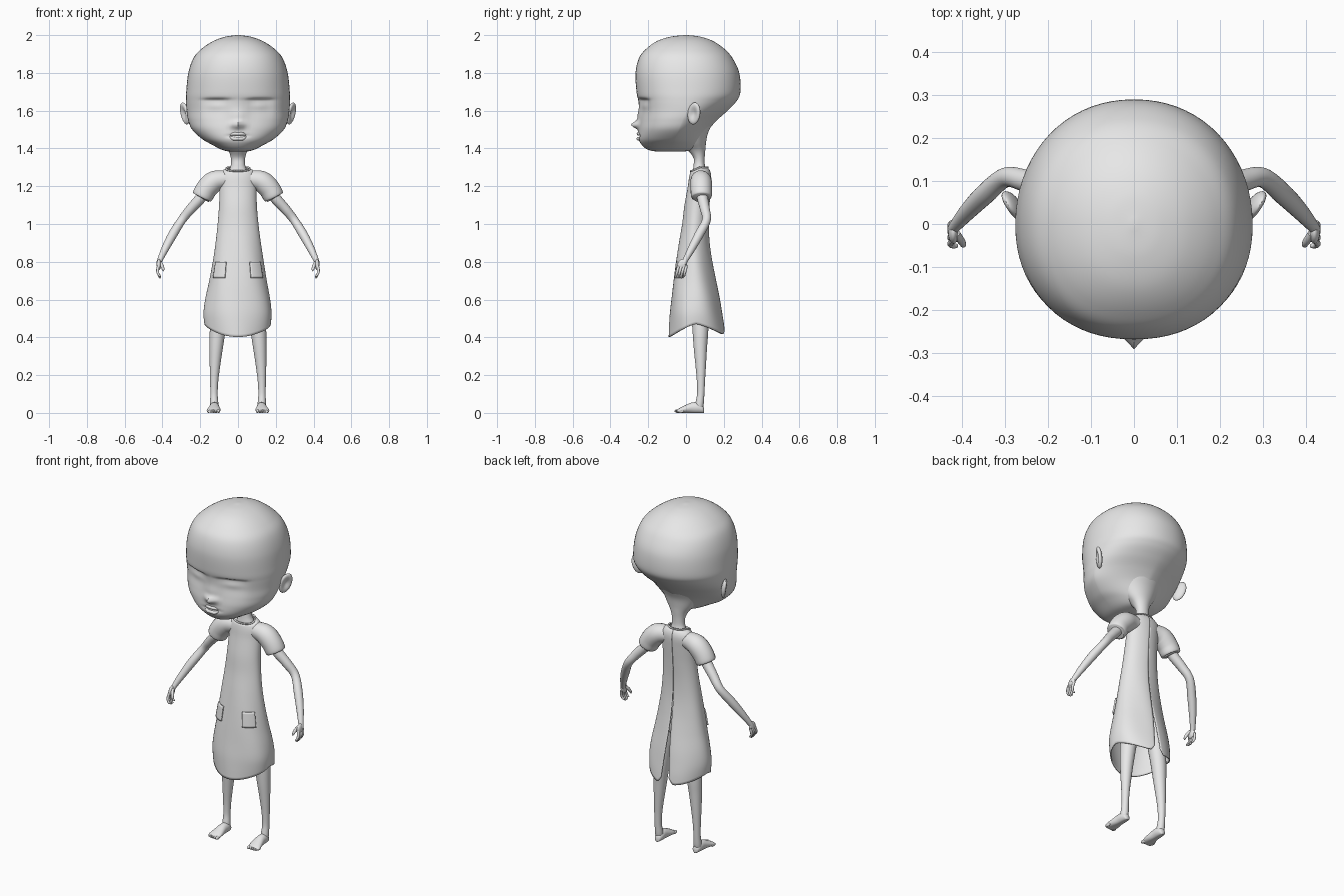
import bpy, bmesh
from math import sin, cos, pi, exp, radians, copysign
from mathutils import Vector, Matrix, Euler

if "Cube" in bpy.data.objects:
    bpy.data.objects.remove(bpy.data.objects["Cube"])

grey = bpy.data.materials.new("plain grey")
grey.use_nodes = True
grey.diffuse_color = (0.8, 0.8, 0.8, 1)
grey.node_tree.nodes["Principled BSDF"].inputs["Base Color"].default_value = (0.8, 0.8, 0.8, 1)
parts = []


def sample(keys, t):
    """Smooth curve through keys, whose first entry is the parameter."""
    last = len(keys) - 1
    t = min(max(t, keys[0][0]), keys[last][0])
    i = 0
    while i < last - 1 and t > keys[i + 1][0]:
        i += 1

    def slope(j, k):
        a, b = keys[max(j - 1, 0)], keys[min(j + 1, last)]
        return (b[k] - a[k]) / (b[0] - a[0])
    p, q = keys[i], keys[i + 1]
    h = q[0] - p[0]
    s = (t - p[0]) / h
    return [(1 + 2 * s) * (1 - s) ** 2 * p[k] + s * (1 - s) ** 2 * h * slope(i, k)
            + s * s * (3 - 2 * s) * q[k] + s * s * (s - 1) * h * slope(i + 1, k)
            for k in range(1, len(p))]


def dense(keys, steps):
    """Sample evenly between keys that have no parameter of their own."""
    indexed = [(i, *k) for i, k in enumerate(keys)]
    total = (len(keys) - 1) * steps
    return [sample(indexed, i / steps) for i in range(total + 1)]


def loft(bm, rings, closed=True, caps=True):
    rows = [[bm.verts.new(p) for p in ring] for ring in rings]
    n = len(rows[0])
    for a, b in zip(rows, rows[1:]):
        for j in range(n if closed else n - 1):
            k = (j + 1) % n
            bm.faces.new((a[j], a[k], b[k], b[j]))
    if caps:
        bm.faces.new(rows[0])
        bm.faces.new(rows[-1])


def tube(bm, path, sides=20, steps=6):
    pts = dense(path, steps)
    pos = [Vector(p[:3]) for p in pts]
    rings, side, old = [], None, None
    for i, p in enumerate(pos):
        d = (pos[min(i + 1, len(pos) - 1)] - pos[max(i - 1, 0)]).normalized()
        if old is None:
            side = d.orthogonal().normalized()
        else:
            side = old.rotation_difference(d) @ side
        up, old = d.cross(side), d
        rings.append([p + pts[i][3] * (cos(a) * side + sin(a) * up)
                      for a in (2 * pi * j / sides for j in range(sides))])
    loft(bm, rings)


def ball(bm, centre, size, turn=(0, 0, 0), dent=0):
    made = bmesh.ops.create_uvsphere(bm, u_segments=28, v_segments=18, radius=1)["verts"]
    place = (Matrix.Translation(centre) @ Euler([radians(t) for t in turn]).to_matrix().to_4x4()
             @ Matrix.Diagonal((*size, 1)))
    for v in made:
        if v.co.x > 0:
            v.co.x -= dent * exp(-3 * (v.co.y ** 2 + v.co.z ** 2))
        v.co = place @ v.co


def finish(bm, name, mirror=False, thick=0):
    bmesh.ops.recalc_face_normals(bm, faces=bm.faces)
    mesh = bpy.data.meshes.new(name)
    bm.to_mesh(mesh)
    bm.free()
    mesh.materials.append(grey)
    ob = bpy.data.objects.new(name, mesh)
    bpy.context.collection.objects.link(ob)
    if thick:
        ob.modifiers.new("thickness", "SOLIDIFY").thickness = thick
    if mirror:
        ob.modifiers.new("mirror", "MIRROR")
    parts.append(ob)


def oval(z, w, front, mid, back, n):
    ring = []
    for j in range(72):
        a = 2 * pi * j / 72
        c, s = cos(a), sin(a)
        e = 2 / (n if s > 0 else 2.2)
        depth = back - mid if s > 0 else mid - front
        ring.append(Vector((w * copysign(abs(c) ** e, c), mid + depth * copysign(abs(s) ** e, s), z)))
    return ring


# Head: height, half width, front, middle, back, roundness of the back
head_keys = [(1.383, .02, -.11, -.08, -.04, 2), (1.385, .055, -.165, -.08, 0, 2),
             (1.395, .09, -.205, -.08, .05, 1.8), (1.42, .138, -.235, -.07, .085, 1.6),
             (1.45, .19, -.25, -.06, .1, 1.5), (1.5, .243, -.25, -.04, .122, 1.5),
             (1.55, .264, -.247, -.02, .165, 1.6), (1.6, .272, -.247, 0, .22, 1.8),
             (1.65, .275, -.252, 0, .267, 2), (1.7, .274, -.262, 0, .288, 2.1),
             (1.8, .263, -.267, 0, .282, 2.1), (1.88, .235, -.248, 0, .245, 2.1),
             (1.93, .19, -.208, 0, .2, 2), (1.97, .128, -.15, 0, .14, 2),
             (1.992, .065, -.08, 0, .075, 2), (2, .006, -.008, 0, .008, 2)]
rings = [oval(*k) for k in dense(head_keys, 8)]
for ring in rings:
    for p in ring:
        if p.y < -.1:
            x, z = abs(p.x), p.z
            # Nose and bridge pulled out, eye sockets and mouth pushed in
            p.y -= .040 * exp(-(x / .026) ** 2 - ((z - 1.525) / .02) ** 2)
            p.y -= .010 * exp(-(x / .03) ** 2 - ((z - 1.57) / .035) ** 2)
            fall = .01 if z > 1.655 else .09
            p.y += .02 * exp(-((x - .115) / .068) ** 4 - ((z - 1.655) / fall) ** 2)
            p.y -= .006 * exp(-((x - .115) / .05) ** 2 - ((z - 1.625) / .02) ** 2)
            p.y += .010 * exp(-(x / .05) ** 4 - ((z - 1.466) / .008) ** 2)
bm = bmesh.new()
loft(bm, rings)
finish(bm, "head")

# Lips
for name, z, r in (("upper_lip", 1.477, .008), ("lower_lip", 1.452, .009)):
    bm = bmesh.new()
    tube(bm, [(-.05, -.236, 1.467, .002), (-.025, -.249, z, r), (0, -.253, z, r),
              (.025, -.249, z, r), (.05, -.236, 1.467, .002)], 12)
    finish(bm, name)

# Ears
bm = bmesh.new()
ball(bm, (.282, .042, 1.585), (.018, .037, .06), (-15, 8, -30), dent=1.1)
finish(bm, "ear", mirror=True)

# Neck flaring into the skull and the shoulders
bm = bmesh.new()
loft(bm, [oval(*k) for k in dense([
    (1.22, .075, .035, .075, .11, 2), (1.27, .055, .035, .075, .11, 2), (1.31, .038, .04, .072, .1, 2),
    (1.35, .038, .04, .07, .099, 2), (1.39, .052, .01, .06, .102, 2), (1.43, .085, -.03, .04, .106, 2),
    (1.48, .12, -.06, .02, .116, 2), (1.53, .15, -.06, 0, .14, 2)], 5)])
finish(bm, "neck")

# Dress: height, half width, front, back
dress_keys = [(.4, .165, -.09, .2), (.47, .176, -.088, .192), (.53, .18, -.085, .182),
              (.6, .172, -.078, .17), (.7, .152, -.067, .15), (.8, .135, -.053, .132),
              (.9, .12, -.037, .12), (1, .108, -.02, .117), (1.1, .1, -.008, .122),
              (1.2, .098, .01, .13), (1.25, .1, .017, .133), (1.28, .085, .025, .128),
              (1.3, .055, .035, .115)]


def cloth(a, z, out=0):
    w, front, back = sample(dress_keys, z)
    fold = 1 + .014 * sin(5 * a + 9 * z) * min(1, max(0, 1.15 - z) * 3)
    mid, deep = (front + back) / 2, (back - front) / 2
    return Vector(((w + out) * fold * cos(a), mid + (deep + out) * fold * sin(a), z))


rings, rows, cols = [], 60, 80
for i in range(rows + 1):
    v = i / rows
    gap = .01 + .12 * max(0, (v - .55) / .45) ** 1.5
    ring = []
    for j in range(cols + 1):
        a = pi / 2 + gap + (2 * pi - 2 * gap) * j / cols
        edge = min(j, cols - j) / cols
        hem = .47 - .068 * abs(sin(a)) ** 1.3 + .035 * exp(-(edge / .015) ** 2)
        if sin(a) > 0:
            hem += .012 * sin(a)
        top = 1.3 + .02 * min(0, sin(a))
        p = cloth(a, top + (hem - top) * v)
        # One back flap overlaps the other
        if j > cols / 2:
            p.y += .012 * v * exp(-(edge / .06) ** 2)
        ring.append(p)
    rings.append(ring)
collar_line = [(*p, .005) for p in rings[0][::5]]
bm = bmesh.new()
loft(bm, rings, closed=False, caps=False)
finish(bm, "dress", thick=.006)

bm = bmesh.new()
tube(bm, collar_line, 8, 4)
finish(bm, "collar")

# Pockets follow the skirt
bm = bmesh.new()
loft(bm, [[cloth(radians(-64 + 4 * j), .715 + .085 * i / 8, .009) for j in range(9)]
          for i in range(9)], closed=False, caps=False)
finish(bm, "pocket", mirror=True, thick=.009)

# Sleeves
bm = bmesh.new()
tube(bm, [(.03, .075, 1.235, .042), (.085, .077, 1.235, .05), (.13, .08, 1.222, .057),
          (.168, .081, 1.184, .057), (.19, .082, 1.143, .053), (.188, .082, 1.146, .028)])
finish(bm, "sleeve", mirror=True)

# Arms, bent back at the elbow
bm = bmesh.new()
tube(bm, [(.15, .082, 1.2, .03), (.2, .088, 1.135, .029), (.25, .1, 1.08, .026), (.298, .108, 1.02, .023),
          (.345, .07, .945, .024), (.385, .03, .87, .02), (.415, -.005, .805, .014),
          (.42, -.012, .785, .013)])
finish(bm, "arm", mirror=True)

# Hands with four fingers and a thumb
bm = bmesh.new()
ball(bm, (.419, -.02, .785), (.012, .025, .03), (-25, 0, 0))
for k in range(4):
    y = -.045 + .014 * k
    tip = .722 - .008 * (k in (1, 2))
    tube(bm, [(.421, y + .006, .78, .007), (.426, y, .755, .0075), (.422, y - .005, .735, .0065),
              (.412, y - .006, tip + .002, .005), (.411, y - .006, tip, .001)], 10, 4)
tube(bm, [(.412, -.022, .797, .009), (.402, -.038, .778, .009), (.396, -.048, .76, .007),
          (.395, -.051, .748, .001)], 10, 4)
finish(bm, "hand", mirror=True)

# Hips hidden under the skirt, and legs
bm = bmesh.new()
ball(bm, (0, .06, .74), (.112, .06, .11))
finish(bm, "hips")
bm = bmesh.new()
tube(bm, [(.06, .068, .72, .052), (.085, .072, .6, .05), (.106, .076, .45, .043), (.115, .076, .35, .036),
          (.122, .078, .25, .028), (.126, .079, .17, .022), (.127, .078, .1, .0195),
          (.126, .072, .05, .022), (.126, .068, .02, .02)])
finish(bm, "leg", mirror=True)

# Feet: middle x, y, half width, height
bm = bmesh.new()
foot_keys = [(.124, .096, .006, .02), (.124, .089, .018, .036), (.124, .065, .025, .052),
             (.125, .03, .027, .052), (.127, -.01, .034, .036), (.13, -.035, .036, .024),
             (.131, -.048, .03, .016)]
loft(bm, [[(x + w * cos(a), y, max(0, h / 2 + .55 * h * sin(a)))
           for a in (2 * pi * j / 24 for j in range(24))] for x, y, w, h in dense(foot_keys, 4)])
finish(bm, "foot", mirror=True)
bm = bmesh.new()
for k in range(5):
    ball(bm, (.103 + .0135 * k, -.043 + .0035 * k, .0095), (.0085 - .0005 * k, .018, .0095))
finish(bm, "toes", mirror=True)

# Smooth shading
bpy.ops.object.select_all(action="DESELECT")
for ob in parts:
    ob.select_set(True)
bpy.context.view_layer.objects.active = parts[0]
bpy.ops.object.shade_smooth_by_angle(angle=radians(50))
